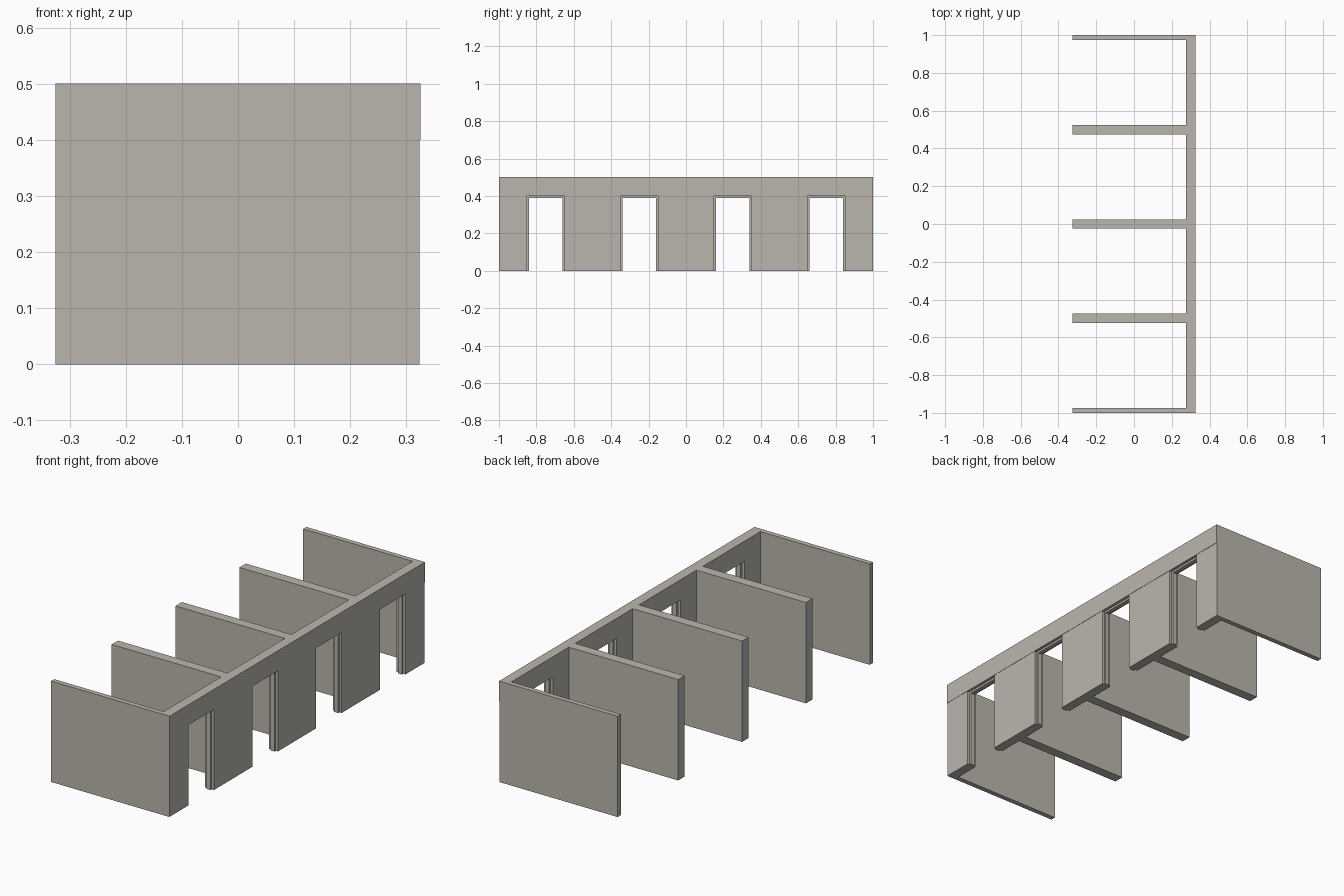
import bpy, bmesh

if "Cube" in bpy.data.objects:
    bpy.data.objects.remove(bpy.data.objects["Cube"])

mat = bpy.data.materials.new("warm grey plaster")
mat.diffuse_color = (0.50, 0.47, 0.42, 1)
mat.use_nodes = True
mat.node_tree.nodes["Principled BSDF"].inputs["Base Color"].default_value = mat.diffuse_color


def extrude_profile(name, profile, x0, x1):
    """Extrude a closed (y, z) outline from x0 to x1."""
    bm = bmesh.new()
    face = bm.faces.new([bm.verts.new((x0, y, z)) for y, z in profile])
    geo = bmesh.ops.extrude_face_region(bm, geom=[face])["geom"]
    moved = [v for v in geo if isinstance(v, bmesh.types.BMVert)]
    bmesh.ops.translate(bm, verts=moved, vec=(x1 - x0, 0, 0))
    bmesh.ops.recalc_face_normals(bm, faces=bm.faces[:])
    mesh = bpy.data.meshes.new(name)
    bm.to_mesh(mesh)
    bm.free()
    mesh.materials.append(mat)
    obj = bpy.data.objects.new(name, mesh)
    bpy.context.collection.objects.link(obj)
    return obj


def box(name, x0, x1, y0, y1, z0, z1):
    return extrude_profile(name, [(y0, z0), (y1, z0), (y1, z1), (y0, z1)], x0, x1)


FRONT, INNER, OUTER = -0.325, 0.275, 0.325
HEIGHT, DOOR_H, HALF_DOOR = 0.5, 0.4, 0.1
PIER_OUT = 0.3235
doors = [-0.75, -0.25, 0.25, 0.75]

# Partition walls: thin at both ends, thicker in between
for i in range(5):
    y = -1 + 0.5 * i
    box("partition_wall", FRONT, INNER, max(y - 0.025, -1), min(y + 0.025, 1), 0, HEIGHT)

# Lintel beam running over all the doorways
box("lintel_beam", INNER, OUTER, -1, 1, DOOR_H, HEIGHT)

# Wall piers between the doorways, set back slightly under the beam
starts = [-1] + [d + HALF_DOOR for d in doors]
ends = [d - HALF_DOOR for d in doors] + [1]
for y0, y1 in zip(starts, ends):
    box("wall_pier", INNER, PIER_OUT, y0, y1, 0, DOOR_H)

# Door stops: slim frames lining the middle of each opening
a, b, lip = HALF_DOOR, HALF_DOOR - 0.01, DOOR_H - 0.01
for d in doors:
    outline = [(-a, 0), (-a, DOOR_H), (a, DOOR_H), (a, 0),
               (b, 0), (b, lip), (-b, lip), (-b, 0)]
    extrude_profile("door_stop", [(d + y, z) for y, z in outline], 0.289, 0.311)
